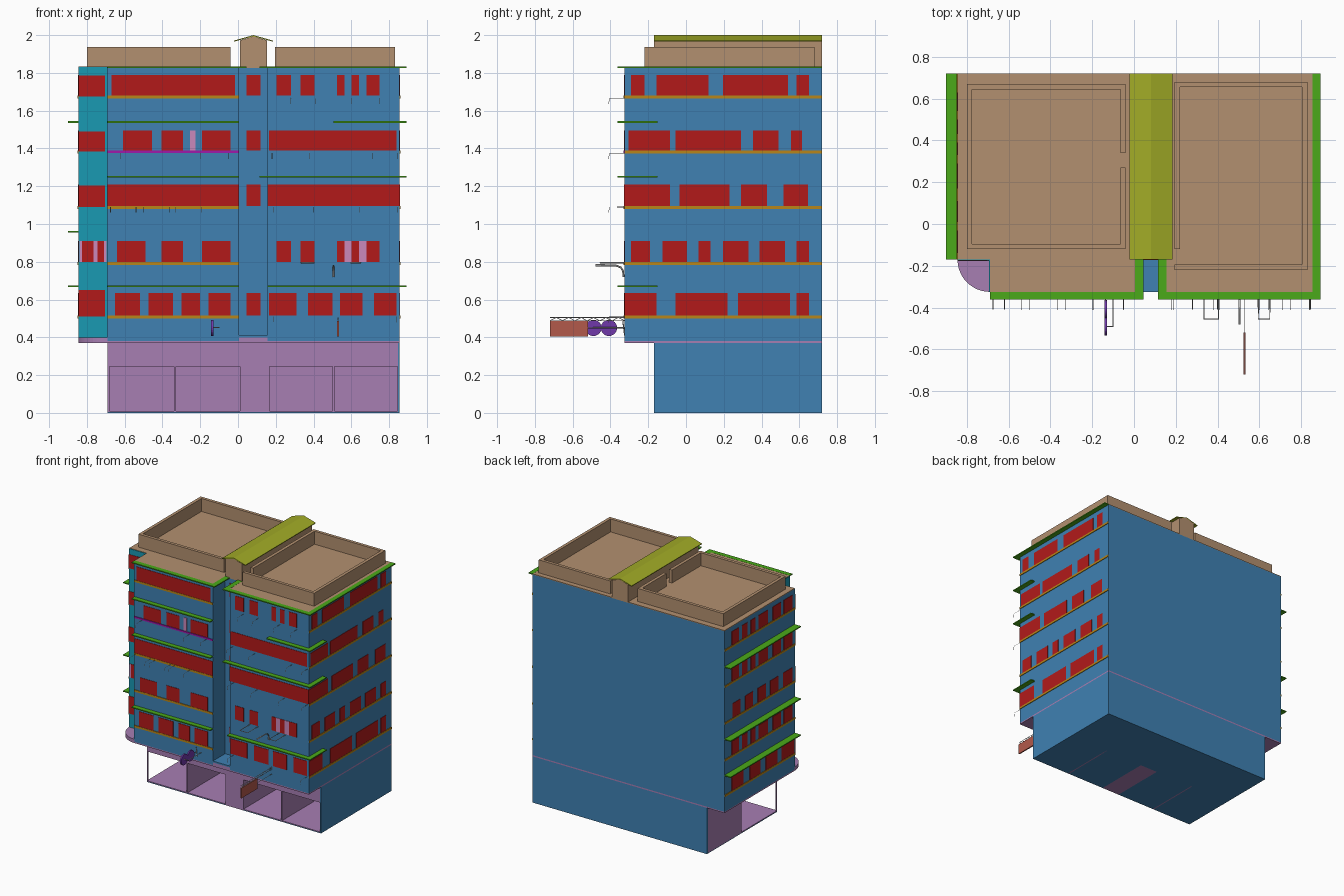
import bpy, bmesh, math
from mathutils import Vector

if "Cube" in bpy.data.objects:
    bpy.data.objects.remove(bpy.data.objects["Cube"])

COL = dict(blue=(.05, .22, .45), red=(.45, .01, .01), tan=(.45, .28, .16), green=(.07, .4, .01),
           purple=(.39, .21, .45), cyan=(.01, .32, .45), orange=(.48, .24, .01), pink=(.6, .25, .5),
           lime=(.36, .41, .02), magenta=(.35, .01, .4), violet=(.16, .04, .4), brick=(.45, .1, .07))


def finish(name, bm, col=None):
    bmesh.ops.recalc_face_normals(bm, faces=bm.faces)
    me = bpy.data.meshes.new(name)
    bm.to_mesh(me)
    bm.free()
    ob = bpy.data.objects.new(name, me)
    bpy.context.collection.objects.link(ob)
    if col:
        m = bpy.data.materials.get(col) or bpy.data.materials.new(col)
        m.diffuse_color = (*COL[col], 1)
        m.use_nodes = True
        m.node_tree.nodes["Principled BSDF"].inputs["Base Color"].default_value = m.diffuse_color
        me.materials.append(m)
    return ob


def boxes(name, col, items):
    """One object from boxes (x0, x1, y0, y1, z0, z1)."""
    bm = bmesh.new()
    for x0, x1, y0, y1, z0, z1 in items:
        vs = bmesh.ops.create_cube(bm, size=1)['verts']
        for v in vs:
            v.co = ((x0 + x1) / 2 + v.co.x * (x1 - x0), (y0 + y1) / 2 + v.co.y * (y1 - y0),
                    (z0 + z1) / 2 + v.co.z * (z1 - z0))
    return finish(name, bm, col)


def prism(name, col, pts, d):
    """Extrude a closed 3D outline along the vector d."""
    bm = bmesh.new()
    f = bm.faces.new([bm.verts.new(p) for p in pts])
    r = bmesh.ops.extrude_face_region(bm, geom=[f], use_keep_orig=True)
    for v in r['geom']:
        if isinstance(v, bmesh.types.BMVert):
            v.co += Vector(d)
    return finish(name, bm, col)


def wire(name, paths, r=.003):
    cu = bpy.data.curves.new(name, 'CURVE')
    cu.dimensions, cu.bevel_depth, cu.bevel_resolution = '3D', r, 0
    for p in paths:
        s = cu.splines.new('POLY')
        s.points.add(len(p) - 1)
        for q, c in zip(s.points, p):
            q.co = (*c, 1)
    bpy.context.collection.objects.link(bpy.data.objects.new(name, cu))


L, R, F, B, G = -.845, .855, -.325, .72, -.17      # main wall planes
S0, S1, N = .005, .155, -.69                       # centre slot, corner notch

# Upper storeys and roof deck share one footprint
foot = [(N, F), (S0, F), (S0, G), (S1, G), (S1, F), (R, F), (R, B), (L, B), (L, G), (N, G)]
prism('upper_storeys', 'blue', [(x, y, .38) for x, y in foot], (0, 0, 1.447))
prism('roof_deck', 'tan', [(x, y, 1.827) for x, y in foot], (0, 0, .006))
prism('overhang_soffit', 'purple', [(x, y, .37) for x, y in foot], (0, 0, .01))
boxes('slot_floor', 'blue', [(S0, S1, F, G, .40, .412)])
boxes('slot_soffit', 'purple', [(S0, S1, F, G, .37, .40)])

# Rounded floor and cyan walls in the notched corner
arc = [(N + .155 * math.cos(a), G + .155 * math.sin(a), .37)
       for a in [math.pi + i * math.pi / 24 for i in range(13)]]
prism('corner_balcony', 'purple', [(N, G, .37)] + arc, (0, 0, .03))
boxes('corner_walls', 'cyan', [(L, N, G - .004, G, .4, 1.83), (N - .004, N, F, G, .4, 1.83)])

# Ground floor: rear mass and open shop bays
boxes('ground_rear', 'blue', [(N + .004, R, .284, B, 0, .37), (R - .008, R, G, .3, 0, .37),
                              (N, R, G, B, 0, .005), (N, R, B - .01, B, 0, .37)])
shop = [(N, R - .008, .28, .284, .005, .37), (N, N + .005, .28, B - .01, .005, .37),
        (N, R - .008, G, .28, .005, .01),
        (N, R - .008, G, G + .01, .245, .37), (N, N + .01, G, .28, .245, .37),
        (N, R - .008, G, .28, .36, .37), (R - .011, R - .008, G, .28, .005, .37),
        (N, N + .01, G, G + .01, 0, .25), (S0 + .005, .167, G, .28, 0, .4)]
shop += [(x - .005, x + .005, G, .28, 0, .36) for x in (-.333, .505)]
boxes('shop_bays', 'purple', shop)

# Window rows, top storey first: (z0, z1)
rows = [(1.68, 1.79), (1.39, 1.495), (1.095, 1.21), (.8, .91), (.515, .635)]
trio = [(-.61, -.455), (-.405, -.29), (-.19, -.04)]
front_left = [[(-.67, -.015)], trio, [(N, S0)], [(-.64, -.49)] + trio[1:],
              [(-.65, -.52), (-.475, -.345), (-.3, -.2), (-.155, -.04)]]
five = [(.205, .28), (.33, .405), (.525, .565), (.6, .64), (.68, .75)]
front_right = [five, [(.165, .84)], [(S1, R)], five, [(.165, .31), (.37, .5), (.54, .66), (.72, .84)]]
right = [[(-.29, -.22), (-.155, .12), (.195, .54), (.585, .65)],
         [(-.305, -.085), (-.055, .29), (.355, .49), (.555, .615)],
         [(F, -.085), (-.035, .23), (.29, .43), (.515, .645)],
         [(-.29, -.19), (-.125, .005), (.065, .13), (.195, .33), (.39, .525), (.585, .65)],
         [(F, -.155), (-.055, .22), (.275, .55), (.585, .65)]]
six = [(-.14, -.03), (.01, .11), (.17, .29), (.33, .39), (.43, .5), (.54, .63)]
left = [six, six, [(-.14, -.02), (.04, .14), (.2, .3), (.36, .46), (.52, .62)], six,
        [(-.16, 0), (.05, .2), (.27, .4), (.48, .63)]]
e = .003
glass = []
for i, (z0, z1) in enumerate(rows):
    glass += [(a, b, F - e, F + e, z0, z1) for a, b in front_left[i] + front_right[i]]
    glass += [(R - e, R + e, a, b, z0, z1) for a, b in right[i]]
    glass += [(L - e, L + e, a, b, z0, z1) for a, b in left[i]]
    if i != 3:
        glass.append((.045, .118, G - e, G + e, z0, z1))
        glass.append((L, -.705, G - .007, G, z0 - .005, z1 - .005 + .02 * (i == 4)))
    else:
        glass += [(a, b, G - .007, G, z0, z1) for a, b in ((-.825, -.765), (-.745, -.71))]
boxes('windows', 'red', glass)
boxes('pale_panels', 'pink', [(-.255, -.225, F - e, F + e, 1.39, 1.495), (.565, .6, F - e, F + e, .8, .91),
                              (.64, .68, F - e, F + e, .8, .91), (-.84, -.825, G - .007, G, .8, .91),
                              (-.765, -.745, G - .007, G, .8, .91), (-.71, -.695, G - .007, G, .8, .91)])

# Sill bands
sills = []
for i, (z, _) in enumerate(rows):
    sills += [(R - e, R + .005, F, B, z - .016, z), (L - .005, L + e, G, B, z - .016, z)]
    if i != 1:
        sills.append((N, S0, F - .005, F + e, z - .016, z))
boxes('sill_bands', 'orange', sills)
boxes('accent_sill', 'magenta', [(N, S0, F - .006, F + e, 1.375, 1.388)])

# Thin canopies
E, T, X = F - .037, .008, R + .037


def canopy(x0, x1, z):
    return (x0, x1, E, F, z - T / 2, z + T / 2)


def side(y1, z):
    return (R, X, E, y1, z - T / 2, z + T / 2)


eaves = [canopy(N, .045, 1.83), canopy(.115, R, 1.83), side(B, 1.83),
         (S0, .045, F, G, 1.826, 1.834), (.115, S1, F, G, 1.826, 1.834)]
for z, x in ((1.54, .505), (1.25, .115), (.67, S1)):
    eaves += [canopy(N, S0, z), canopy(x, R, z), side(-.15, z)]
eaves += [(-.9, L, G, B, z - T / 2, z + T / 2) for z in (1.54, .96, .67)]
boxes('canopies', 'green', eaves)

# Roof parapets, each with a doorway on the stair side
t, z0, z1 = .025, 1.83, 1.937
boxes('left_parapet', 'tan', [(-.8, -.04, -.12, -.12 + t, z0, z1), (-.8, -.04, .67 - t, .67, z0, z1),
                              (-.8, -.8 + t, -.12, .67, z0, z1), (-.04 - t, -.04, -.12, .27, z0, z1),
                              (-.04 - t, -.04, .34, .67, z0, z1)])
boxes('right_parapet', 'tan', [(.195, .83, -.22, -.22 + t, z0, z1), (.195, .83, .68 - t, .68, z0, z1),
                               (.83 - t, .83, -.22, .68, z0, z1), (.195, .195 + t, -.12, .68, z0, z1)])

# Stair house with low gabled roof
prism('stair_house', 'tan', [(.01, G, 1.83), (.153, G, 1.83), (.153, G, 1.972), (.0815, G, 1.994),
                             (.01, G, 1.972)], (0, B - G, 0))
prism('stair_roof', 'lime', [(-.022, G, 1.965), (.0815, G, 1.994), (.185, G, 1.965), (.185, G, 1.971),
                             (.0815, G, 2), (-.022, G, 1.971)], (0, B - G, 0))

# Projecting signs
boxes('box_sign', 'brick', [(.525, .535, -.72, -.52, .405, .487)])
for i, y in enumerate((-.49, -.408)):
    ring = [(-.142, y + .043 * math.cos(k * math.pi / 12), .45 + .043 * math.sin(k * math.pi / 12))
            for k in range(24)]
    prism(f'round_sign_{i + 1}', 'violet', ring, (.012, 0, 0))
ys = [-.72 + .395 * i / 12 for i in range(13)]
wire('sign_truss', [[(.53, -.72, .505), (.53, F, .505)], [(.53, -.72, .488), (.53, F, .488)],
                    [(.53, y, .505 if i % 2 else .488) for i, y in enumerate(ys)],
                    [(.53, -.52, .45), (.53, F, .45)]], .002)
wire('round_sign_bracket', [[(-.136, -.53, .45), (-.136, F, .45)],
                            [(-.136, -.49, .452), (-.1, -.49, .452), (-.1, F, .452)],
                            [(-.136, F, .41), (-.136, F - .01, .49)]])

# Street lamp arm, window rail frames and small lamp brackets
wire('lamp_arm', [[(.505, -.48, .78), (.505, -.37, .78), (.505, -.345, .77), (.505, -.333, .75),
                   (.505, -.331, .72)], [(.505, -.48, .782), (.505, -.43, .782)]], .005)
wire('rail_frames', [[(a, F, .795), (a, -.455, .795), (b, -.455, .795), (b, F, .795)]
                     for a, b in ((.335, .405), (.595, .65))])
pins = [(1.665, (.28, .41, .6, .75)), (1.375, (-.62, -.2, -.05, .18, .38, .71, .845)),
        (1.09, (-.675, -.54, -.5, -.365, -.33, -.195, .19, .4, .645, .845)), (.51, (.19, .84))]
wire('lamp_brackets', [[(x, F, z), (x, -.405, z), (x, -.41, z - .03)] for z, xs in pins for x in xs], .0015)
